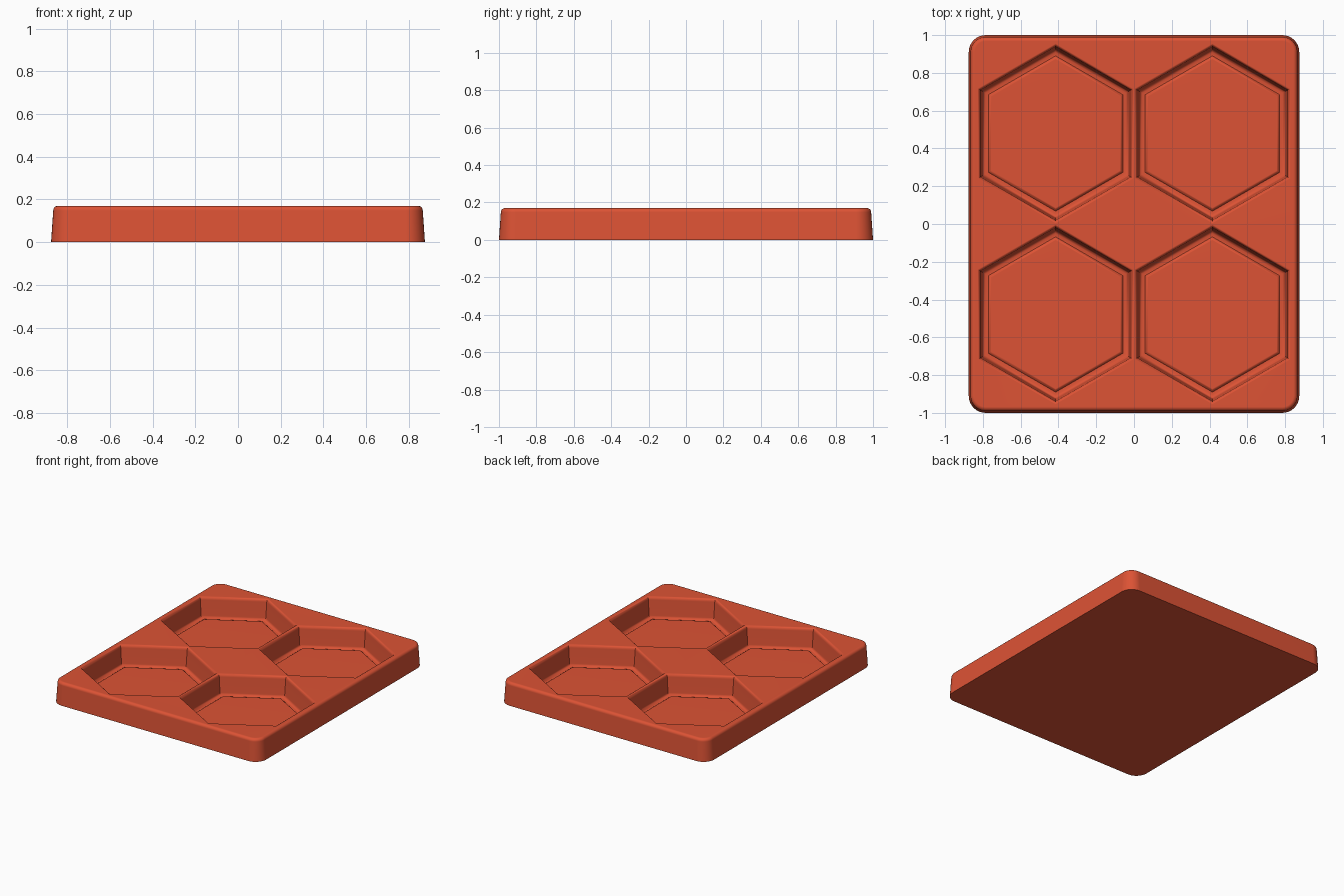
import bpy
import bmesh
from math import cos, sin, pi, radians

if "Cube" in bpy.data.objects:
    bpy.data.objects.remove(bpy.data.objects["Cube"])

HALF_X, HALF_Y, HEIGHT, CORNER = 0.875, 1.0, 0.17, 0.09

clay = bpy.data.materials.new("terracotta red")
clay.use_nodes = True
clay.diffuse_color = (0.72, 0.086, 0.035, 1)
clay.node_tree.nodes["Principled BSDF"].inputs["Base Color"].default_value = clay.diffuse_color


def loft(bm, rings):
    """Skin a closed solid through rings of equal length."""
    loops = [[bm.verts.new(p) for p in ring] for ring in rings]
    for low, high in zip(loops, loops[1:]):
        for i in range(len(low)):
            j = (i + 1) % len(low)
            bm.faces.new((low[i], low[j], high[j], high[i]))
    bm.faces.new(loops[0][::-1])
    bm.faces.new(loops[-1])


def make_object(name, bm):
    bmesh.ops.recalc_face_normals(bm, faces=bm.faces)
    mesh = bpy.data.meshes.new(name)
    bm.to_mesh(mesh)
    bm.free()
    mesh.materials.append(clay)
    obj = bpy.data.objects.new(name, mesh)
    bpy.context.collection.objects.link(obj)
    return obj


def rounded_rect(inset, z, steps=8):
    r = CORNER - inset
    ring = []
    for k, (sx, sy) in enumerate(((1, 1), (-1, 1), (-1, -1), (1, -1))):
        for i in range(steps + 1):
            a = (k + i / steps) * pi / 2
            ring.append((sx * (HALF_X - CORNER) + r * cos(a),
                         sy * (HALF_Y - CORNER) + r * sin(a), z))
    return ring


def hexagon(cx, cy, apothem, z):
    r = apothem / cos(pi / 6)
    return [(cx + r * cos(pi / 6 + i * pi / 3),
             cy + r * sin(pi / 6 + i * pi / 3), z) for i in range(6)]


# Tray body: drafted sides with a rounded upper edge
bm = bmesh.new()
edge = 0.022
rings = [rounded_rect(0, 0)]
for i in range(6):
    a = i / 5 * pi / 2
    rings.append(rounded_rect(0.01 + edge * (1 - cos(a)), HEIGHT - edge + edge * sin(a)))
loft(bm, rings)
tray = make_object("tray", bm)

# Four hexagonal pockets: raised floor, groove around it, wall, rounded rim
pocket_profile = [(0.34, 0.026), (0.347, 0.024), (0.356, 0.012), (0.372, 0.012),
                  (0.382, 0.018), (0.388, 0.032), (0.398, 0.148), (0.401, 0.159),
                  (0.406, 0.166), (0.413, 0.1702), (0.4135, 0.2)]
bm = bmesh.new()
for cx in (-0.415, 0.415):
    for cy in (-0.479, 0.479):
        loft(bm, [hexagon(cx, cy, a, z) for a, z in pocket_profile])
cutter = make_object("pocket_cutter", bm)
cutter.hide_render = True

cut = tray.modifiers.new("pockets", "BOOLEAN")
cut.operation = "DIFFERENCE"
cut.solver = "EXACT"
cut.object = cutter

bpy.ops.object.select_all(action="DESELECT")
tray.select_set(True)
bpy.context.view_layer.objects.active = tray
bpy.ops.object.modifier_apply(modifier=cut.name)
bpy.data.objects.remove(cutter)
bpy.ops.object.shade_smooth_by_angle(angle=radians(40))

# Keep the broad flat faces evenly shaded
flat = tray.modifiers.new("even_shading", "WEIGHTED_NORMAL")
flat.keep_sharp = True
